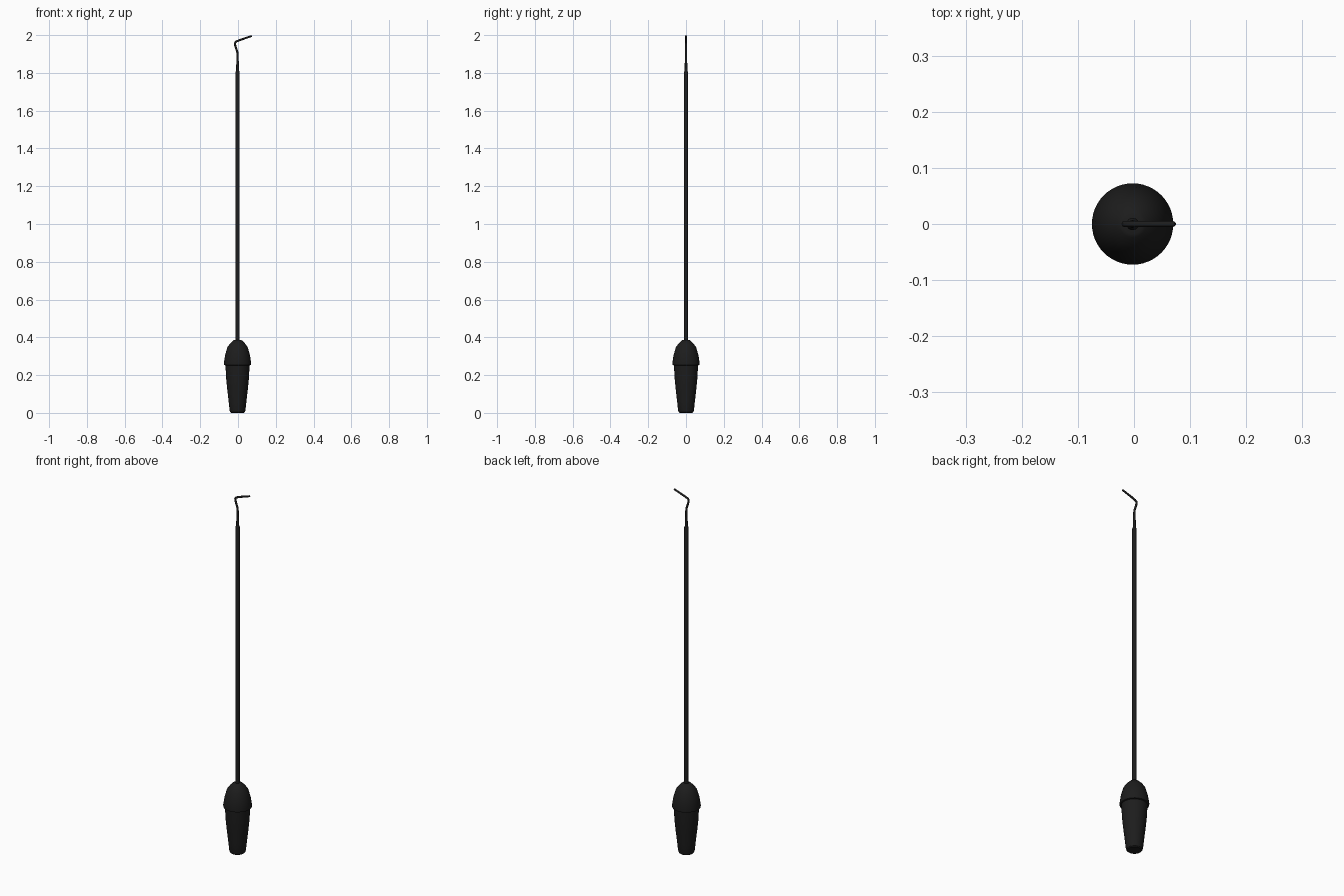
import bpy, bmesh, math
from mathutils import Vector

if "Cube" in bpy.data.objects:
    bpy.data.objects.remove(bpy.data.objects["Cube"])

CX = -0.0025  # axis of handle and shaft

black = bpy.data.materials.new("black")
black.diffuse_color = (0.012, 0.012, 0.012, 1)
black.use_nodes = True
black.node_tree.nodes["Principled BSDF"].inputs["Base Color"].default_value = black.diffuse_color


def finish(obj):
    obj.data.materials.append(black)
    bpy.ops.object.select_all(action='DESELECT')
    obj.select_set(True)
    bpy.context.view_layer.objects.active = obj
    bpy.ops.object.shade_smooth_by_angle(angle=math.radians(30))


def tube(name, path, sides):
    """Skin circular rings along path points (x, z, radius) lying in the xz plane."""
    bm = bmesh.new()
    pts = [Vector((x, 0, z)) for x, z, r in path]
    rings = []
    for i, p in enumerate(pts):
        a = pts[max(i - 1, 0)]
        b = pts[min(i + 1, len(pts) - 1)]
        d1 = (p - a).normalized() if i else (b - p).normalized()
        d2 = (b - p).normalized() if i < len(pts) - 1 else d1
        t = (d1 + d2).normalized()
        side = Vector((t.z, 0, -t.x))
        rings.append([bm.verts.new(p + path[i][2] * (
            side * math.cos(k * math.tau / sides)
            + Vector((0, 1, 0)) * math.sin(k * math.tau / sides))) for k in range(sides)])
    for lo, hi in zip(rings, rings[1:]):
        for k in range(sides):
            n = (k + 1) % sides
            bm.faces.new((lo[k], lo[n], hi[n], hi[k]))
    bm.faces.new(rings[0][::-1])
    bm.faces.new(rings[-1])
    bmesh.ops.recalc_face_normals(bm, faces=bm.faces)
    me = bpy.data.meshes.new(name)
    bm.to_mesh(me)
    bm.free()
    obj = bpy.data.objects.new(name, me)
    bpy.context.collection.objects.link(obj)
    finish(obj)


def straight(profile):
    return [(CX, z, r) for r, z in profile]


# Tapered grip
tube("handle_grip", straight([(0.034, 0), (0.039, 0.004), (0.042, 0.014), (0.047, 0.06),
                              (0.055, 0.13), (0.060, 0.18), (0.064, 0.255)]), 48)

# Flared cap above the grip
tube("handle_cap", straight([(0.066, 0.252), (0.0715, 0.254), (0.0725, 0.262), (0.066, 0.305),
                             (0.054, 0.347), (0.040, 0.367), (0.024, 0.383), (0.018, 0.386)]), 48)

# Long rod
tube("shaft", straight([(0.011, 0.37), (0.011, 1.805), (0.0075, 1.812)]), 24)

# Thin tapered neck bending into the hooked tip
tube("hook", [(CX, 1.80, 0.0075), (CX, 1.86, 0.0065), (CX, 1.895, 0.006),
              (-0.004, 1.912, 0.0055), (-0.010, 1.930, 0.0055), (-0.0155, 1.948, 0.0055),
              (-0.0165, 1.956, 0.0055), (-0.014, 1.962, 0.0055), (-0.007, 1.967, 0.0055),
              (0.010, 1.974, 0.0055), (0.040, 1.984, 0.005), (0.070, 1.994, 0.005),
              (0.0735, 1.9955, 0.003)], 16)
